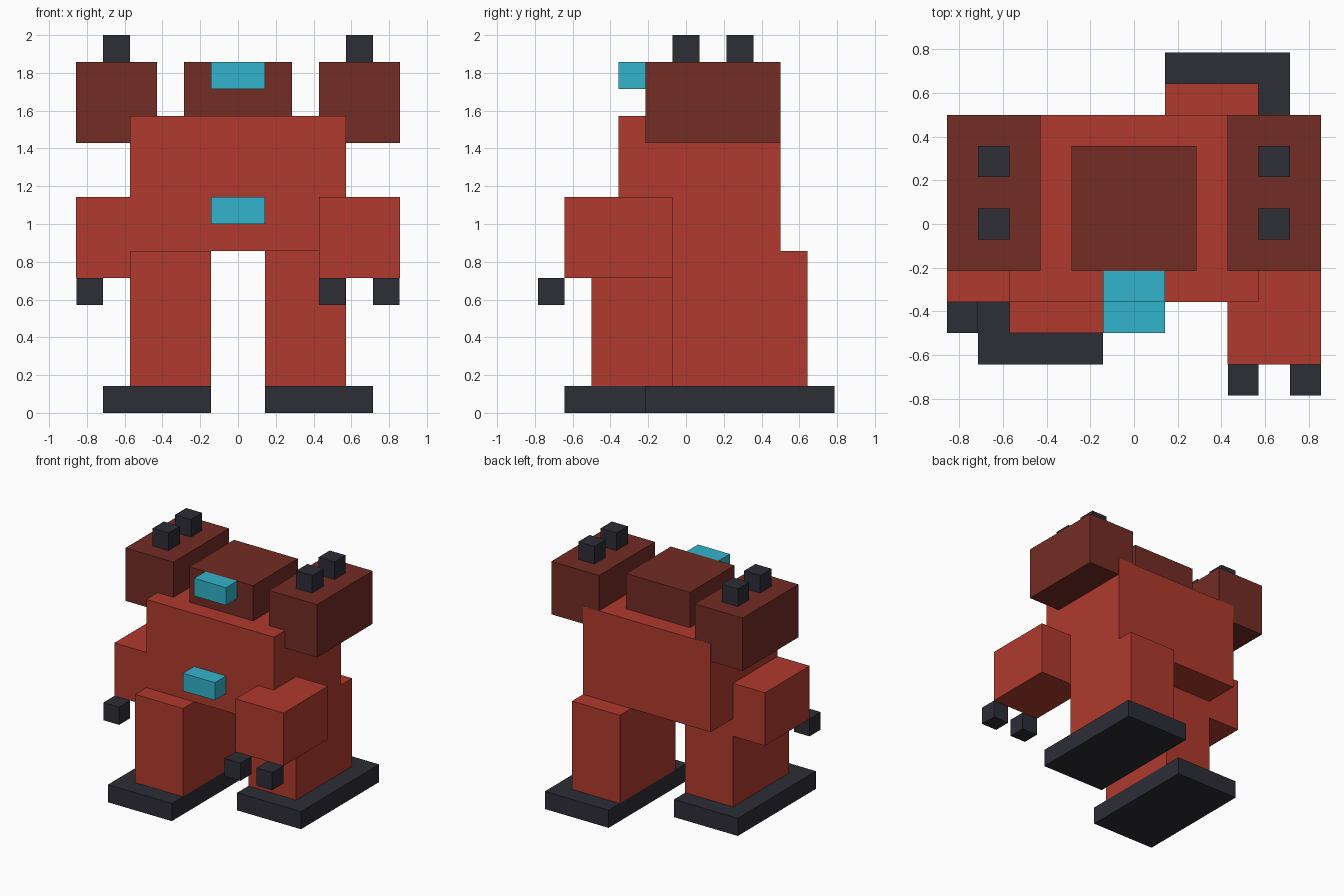
import bpy
import bmesh

if "Cube" in bpy.data.objects:
    bpy.data.objects.remove(bpy.data.objects["Cube"])

U = 1 / 7      # one block of the grid the robot is built on
INSET = 0.007  # tiny inset, in blocks, where different colours would share a plane


def material(name, rgb):
    m = bpy.data.materials.new(name)
    m.diffuse_color = (*rgb, 1)
    m.use_nodes = True
    m.node_tree.nodes["Principled BSDF"].inputs["Base Color"].default_value = m.diffuse_color
    return m


RED = material("red", (0.434, 0.042, 0.027))
MAROON = material("dark red", (0.174, 0.025, 0.018))
BLACK = material("charcoal", (0.026, 0.026, 0.037))
CYAN = material("cyan", (0.034, 0.456, 0.604))


def box(name, mat, x, y, z):
    """Box between (min, max) block limits on each axis."""
    bm = bmesh.new()
    bmesh.ops.create_cube(bm, size=1)
    for v in bm.verts:
        v.co = [U * (lim[0] if c < 0 else lim[1]) for c, lim in zip(v.co, (x, y, z))]
    mesh = bpy.data.meshes.new(name)
    bm.to_mesh(mesh)
    bm.free()
    mesh.materials.append(mat)
    ob = bpy.data.objects.new(name, mesh)
    bpy.context.collection.objects.link(ob)
    return ob


# Body, head and glowing plates
box("torso", RED, (-4, 4), (-2.5, 3.5), (6, 11))
box("head", MAROON, (-2, 2), (-1.5, 2.5), (11, 13))
box("visor", CYAN, (-1, 1), (-2.5, -1.5), (12, 13))
box("belly_light", CYAN, (-1, 1), (-3.5, -2.5), (7, 8))

# Each side: walking pose, so legs and arms are shifted forward or back
for side, s, leg_y, arm_y in (("left", -1, -3.5, -2.5), ("right", 1, -0.5, -4.5)):
    def part(name, mat, x0, x1, y, z):
        return box(f"{side}_{name}", mat, sorted((s * x0, s * x1)), y, z)

    part("foot", BLACK, 1, 5, (leg_y - 1, leg_y + 6), (0, 1))
    part("leg", RED, 1, 4, (leg_y, leg_y + 5), (1, 6))
    part("arm", RED, 3, 6, (arm_y, arm_y + 4), (5, 8))
    # Claws under the front of the arm
    for i, x in enumerate((3, 5)):
        part(f"claw_{i + 1}", BLACK, x + INSET, x + 1 - INSET,
             (arm_y - 1 + INSET, arm_y), (4, 5))
    # Shoulder pod with two pegs
    part("shoulder", MAROON, 3, 6, (-1.5, 3.5 - INSET), (10, 13))
    for i, y in enumerate((-0.5, 1.5)):
        part(f"shoulder_peg_{i + 1}", BLACK, 4, 5, (y, y + 1), (13, 14))
